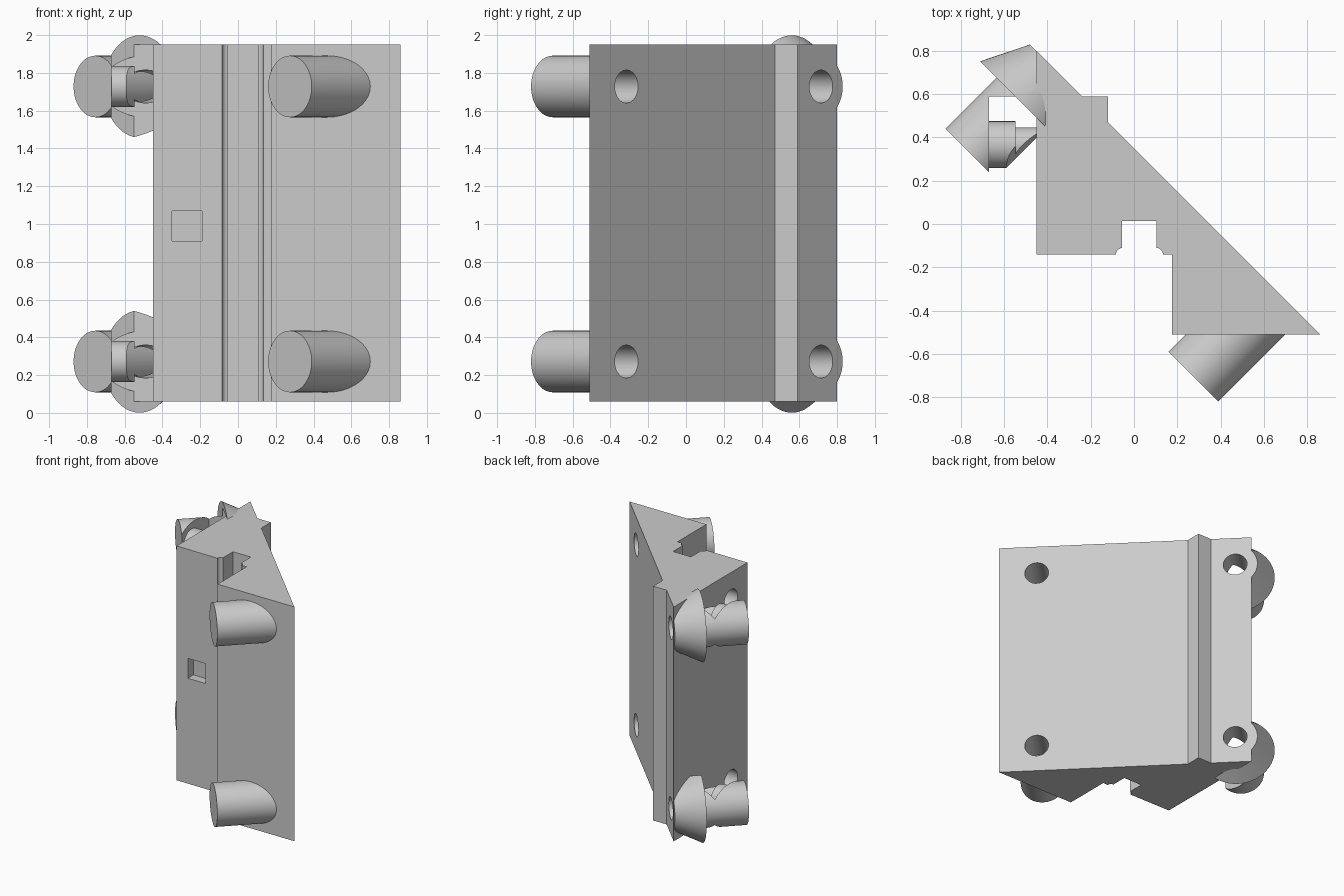
import bpy, bmesh, math
from mathutils import Vector, Matrix

if "Cube" in bpy.data.objects:
    bpy.data.objects.remove(bpy.data.objects["Cube"])

grey = bpy.data.materials.new("light_grey")
grey.use_nodes = True
colour = (0.6, 0.6, 0.6, 1)
grey.diffuse_color = colour
grey.node_tree.nodes["Principled BSDF"].inputs["Base Color"].default_value = colour

LOW, HIGH = 0.06, 1.95
LEVELS = (0.272, 1.728)
DIAGONAL = Vector((1, 1, 0)).normalized()


def finish(bm, name):
    bmesh.ops.recalc_face_normals(bm, faces=bm.faces)
    mesh = bpy.data.meshes.new(name)
    bm.to_mesh(mesh)
    bm.free()
    mesh.materials.append(grey)
    ob = bpy.data.objects.new(name, mesh)
    bpy.context.collection.objects.link(ob)
    return ob


def prism(name, outline, z0, z1):
    bm = bmesh.new()
    face = bm.faces.new([bm.verts.new((x, y, z0)) for x, y in outline])
    top = bmesh.ops.extrude_face_region(bm, geom=[face])["geom"]
    bmesh.ops.translate(bm, vec=(0, 0, z1 - z0),
                        verts=[v for v in top if isinstance(v, bmesh.types.BMVert)])
    return finish(bm, name)


def box(name, x0, x1, y0, y1, z0, z1):
    return prism(name, [(x0, y0), (x1, y0), (x1, y1), (x0, y1)], z0, z1)


def rod(name, start, end, r0, r1):
    start, end = Vector(start), Vector(end)
    axis = end - start
    bm = bmesh.new()
    bmesh.ops.create_cone(bm, cap_ends=True, segments=64, radius1=r0, radius2=r1,
                          depth=axis.length,
                          matrix=Matrix.Translation((start + end) / 2)
                          @ axis.to_track_quat("Z", "Y").to_matrix().to_4x4())
    return finish(bm, name)


def slanted(name, offset, z, s0, s1, r0, r1):
    """Rod along the diagonal normal; offset moves it along the sloped face."""
    base = Vector((-offset, offset, 0)) / math.sqrt(2) + Vector((0, 0, z))
    return rod(name, base + DIAGONAL * s0, base + DIAGONAL * s1, r0, r1)


def combine(target, other, operation):
    mod = target.modifiers.new(operation.lower(), "BOOLEAN")
    mod.object, mod.operation, mod.solver = other, operation, "EXACT"
    bpy.context.view_layer.objects.active = target
    bpy.ops.object.modifier_apply(modifier=mod.name)
    bpy.data.objects.remove(other)


def arc(cx, cy, r, a0, a1, n=6):
    steps = [math.radians(a0 + (a1 - a0) * i / n) for i in range(n + 1)]
    return [(cx + r * math.cos(a), cy + r * math.sin(a)) for a in steps]


# Wedge body with a grooved front and a small back ridge
outline = [(-0.45, -0.14)]
outline += arc(-0.052, -0.142, 0.032, 180, 95)
outline += [(-0.055, 0.015), (0.105, 0.015)]
outline += arc(0.102, -0.142, 0.032, 85, 0)
outline += [(0.175, -0.14), (0.175, -0.51), (0.86, -0.51), (-0.12, 0.47),
            (-0.12, 0.59), (-0.24, 0.59), (-0.45, 0.80)]
body = prism("wedge_body", outline, LOW, HIGH)

LEFT, RIGHT = 0.764, -0.693    # offsets of the two boss columns
END, SLOPE = -0.304, 0.246     # positions along the boss axis

# Bosses and flared collars
for z in LEVELS:
    combine(body, slanted("front_boss", RIGHT, z, END, 0.15, 0.163, 0.163), "UNION")
    combine(body, slanted("side_collar", LEFT, z, 0.028, SLOPE, 0.271, 0.163), "UNION")
    combine(body, slanted("side_boss", LEFT, z, END, 0.2, 0.163, 0.163), "UNION")

# Clearance beside the wall, and a square front pocket
combine(body, box("clearance", -0.67, -0.45, -0.9, 0.59, LOW, HIGH), "DIFFERENCE")
combine(body, box("pocket", -0.35, -0.19, -0.3, -0.07, 0.91, 1.07), "DIFFERENCE")

# Round holes in the slope and the side wall
for z in LEVELS:
    for offset in (LEFT, RIGHT):
        combine(body, slanted("slope_hole", offset, z, -0.04, 0.4, 0.087, 0.087), "DIFFERENCE")
    combine(body, rod("wall_hole", (-0.6, 0.07, z), (-0.2, 0.07, z), 0.085, 0.085), "DIFFERENCE")

# Stepped pegs trimmed to the boss cylinder
for z in LEVELS:
    peg = rod("peg", (-0.69, 0.367, z), (-0.548, 0.367, z), 0.108, 0.108)
    combine(peg, rod("peg_tip", (-0.6, 0.367, z), (-0.445, 0.367, z), 0.08, 0.08), "UNION")
    combine(peg, slanted("peg_trim", LEFT, z, END, 0.2, 0.163, 0.163), "INTERSECT")
    combine(body, peg, "UNION")

bpy.ops.object.select_all(action="DESELECT")
body.select_set(True)
bpy.context.view_layer.objects.active = body
bpy.ops.object.shade_smooth_by_angle(angle=math.radians(25))
